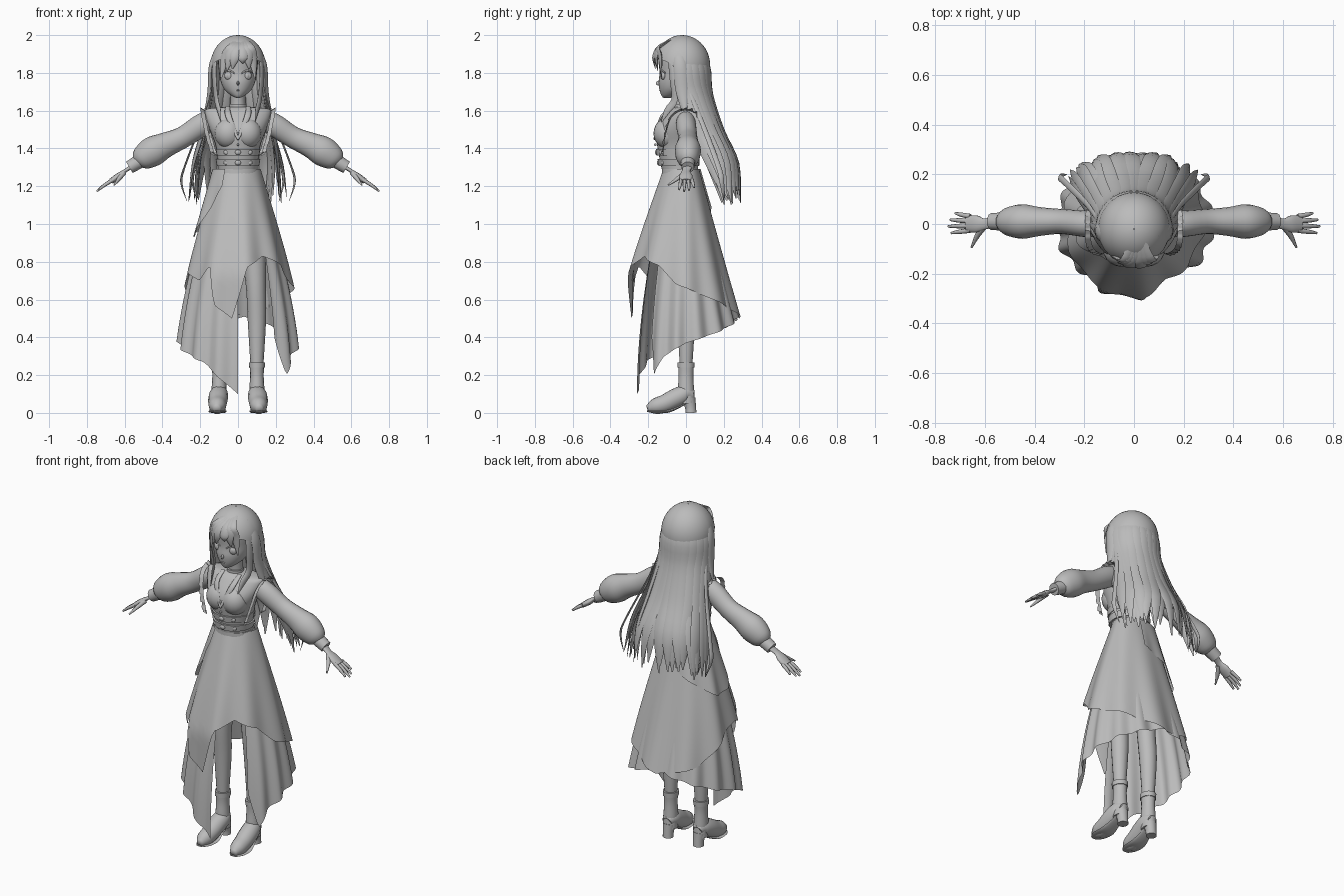
import bpy, math, random
from math import sin, cos, tau, pi, radians
from mathutils import Vector

random.seed(4)
if "Cube" in bpy.data.objects:
    bpy.data.objects.remove(bpy.data.objects["Cube"])

TONE = (.5, .5, .5, 1)
grey = bpy.data.materials.new("plain grey")
grey.use_nodes = True
grey.diffuse_color = TONE
grey.node_tree.nodes["Principled BSDF"].inputs["Base Color"].default_value = TONE

UP, BACK, FRONT = (0, 0, 1), (0, 1, 0), (0, -1, 0)


def finish(name, verts, faces, mirror=False):
    mesh = bpy.data.meshes.new(name)
    mesh.from_pydata([tuple(v) for v in verts], [], faces)
    mesh.materials.append(grey)
    part = bpy.data.objects.new(name, mesh)
    bpy.context.collection.objects.link(part)
    bpy.ops.object.select_all(action="DESELECT")
    part.select_set(True)
    bpy.context.view_layer.objects.active = part
    bpy.ops.object.mode_set(mode="EDIT")
    bpy.ops.mesh.select_all(action="SELECT")
    bpy.ops.mesh.normals_make_consistent()
    bpy.ops.object.mode_set(mode="OBJECT")
    bpy.ops.object.shade_smooth_by_angle(angle=radians(60))
    if mirror:
        part.modifiers.new("Mirror", "MIRROR")


def grid_faces(rows, n, closed):
    return [(r * n + i, r * n + (i + 1) % n, (r + 1) * n + (i + 1) % n, (r + 1) * n + i)
            for r in range(rows - 1) for i in range(n if closed else n - 1)]


def loft(name, rings, mirror=False):
    n, total = len(rings[0]), len(rings[0]) * len(rings)
    caps = [tuple(range(n)), tuple(range(total - n, total))]
    finish(name, [p for ring in rings for p in ring], grid_faces(len(rings), n, True) + caps, mirror)


def spline(points, steps=4):
    """Smooth resampling of tuples."""
    out = []
    padded = [points[0]] + list(points) + [points[-1]]
    for i in range(len(points) - 1):
        for j in range(steps):
            t = j / steps
            out.append(tuple(b + t / 2 * (c - a + t * (2 * a - 5 * b + 4 * c - d + t * (3 * (b - c) + d - a)))
                             for a, b, c, d in zip(*padded[i:i + 4])))
    return out + [points[-1]]


def tube(name, points, up=BACK, flat=1, mirror=False, sides=14, steps=4):
    """Oval tube through (x, y, z, radius); flat scales the radius along up."""
    path = spline(points, steps)
    rings = []
    for i, p in enumerate(path):
        ahead, behind = path[min(i + 1, len(path) - 1)], path[max(i - 1, 0)]
        along = (Vector(ahead[:3]) - Vector(behind[:3])).normalized()
        side = along.cross(Vector(up)).normalized()
        over = side.cross(along) * flat
        turns = [tau * j / sides for j in range(sides)]
        rings.append([Vector(p[:3]) + (side * cos(a) + over * sin(a)) * p[3] for a in turns])
    loft(name, rings, mirror)


def body(name, table, sides=32, steps=4):
    """Upright loft; rows are (z, half width, front y, back y)."""
    rings = []
    for z, width, front, back in spline(table, steps):
        middle, depth = (front + back) / 2, (back - front) / 2
        turns = [tau * i / sides for i in range(sides)]
        rings.append([(width * sin(a), middle - depth * cos(a), z) for a in turns])
    loft(name, rings)


def ball(name, centre, size, mirror=False, sides=20, rows=12):
    rings = []
    for r in range(rows + 1):
        tilt = .02 + (pi - .04) * r / rows
        turns = [tau * i / sides for i in range(sides)]
        rings.append([(centre[0] + size[0] * sin(tilt) * cos(a), centre[1] + size[1] * sin(tilt) * sin(a),
                       centre[2] + size[2] * cos(tilt)) for a in turns])
    loft(name, rings, mirror)


def hem_height(hem, angle):
    for (a, low), (b, high) in zip(hem, hem[1:]):
        if angle <= b:
            return low + (high - low) * (angle - a) / (b - a)
    return hem[-1][1]


def skirt(name, gap, flare, pleats, hem, rows=18, cols=150, waist=1.29):
    """Pleated sheet; hem rows are (degrees from the front, z)."""
    verts = []
    for r in range(rows):
        t = r / (rows - 1)
        for c in range(cols):
            angle = hem[0][0] + (hem[-1][0] - hem[0][0]) * c / (cols - 1)
            a = radians(angle)
            drop = (waist - hem_height(hem, angle)) * t
            bell = sin(drop * 1.3)
            width = .1 + gap + .23 * bell
            front = min(.3, .1 + gap + flare * bell)
            back = .06 + gap / 2 + .27 * drop
            fold = 1 + .04 * t * sin(pleats * a)
            depth = front if cos(a) > 0 else back
            verts.append((width * fold * sin(a), -depth * fold * cos(a), waist - drop))
    finish(name, verts, grid_faces(rows, cols, False))


# Skirt layers
skirt("underskirt", 0, .16, 15, [(40, .4), (50, .2), (62, .3), (90, .37), (180, .52), (270, .38), (325, .27), (360, .1)])
skirt("overskirt", .02, .27, 9, [(-180, .5), (-135, .56), (-100, .7), (-75, .75), (-50, .7), (-33, .78), (-24, .57),
                                 (-6, .5), (10, .77), (33, .83), (60, .78), (80, .68), (140, .57), (180, .5)])
skirt("short_wrap", .035, .26, 9, [(-190, 1.1), (-100, .93), (-75, .94), (-30, 1.2)])

# Torso, vest and belt
body("vest", [(1.25, .1, -.12, .06), (1.4, .115, -.15, .07), (1.5, .15, -.16, .07),
              (1.58, .175, -.11, .07), (1.61, .16, -.08, .05), (1.62, .06, -.06, .03)])
ball("bust", (.05, -.1, 1.48), (.075, .072, .08), True)
body("waistband", [(1.25, .112, -.128, .066), (1.29, .108, -.128, .064)], steps=1)
for level in range(2):
    z, front = 1.325 + level * .055, -.145 - level * .01
    body("belt_strap", [(z - .018, .112, front, .07), (z + .018, .118, front - .005, .072)], steps=1)
    for x in (-.06, 0, .06):
        ball("belt_buckle", (x, front + x * x * 6, z), (.016, .009, .014))
for level in range(3):
    ball("vest_button", (0, -.163, 1.42 + level * .03), (.006, .007, .006))
tube("lapel", [(.055, -.06, 1.62, .012), (.05, -.13, 1.57, .016), (0, -.17, 1.45, .006)], FRONT, .4, True)

# Frills round the armholes
edge = spline([(.12, -.12, 1.36), (.15, -.11, 1.46), (.17, -.08, 1.56), (.175, -.02, 1.6),
               (.17, .05, 1.58), (.14, .07, 1.47), (.11, .06, 1.36)], 8)
frill = list(edge)
for i, (x, y, z) in enumerate(edge):
    wave = .006 * sin(i * 2)
    frill.append((x + .023, y * 1.05 + wave, z + .01 + wave))
finish("armhole_frill", frill, grid_faces(2, len(edge), False), True)

# Neck and head
body("neck", [(1.58, .06, -.08, .03), (1.62, .04, -.06, .02), (1.72, .04, -.07, .02)])
body("choker", [(1.62, .046, -.07, .02), (1.635, .046, -.07, .02)], steps=1)
body("head", [(1.668, .01, -.12, -.08), (1.68, .036, -.13, -.04), (1.71, .07, -.14, .02), (1.75, .09, -.145, .06),
              (1.8, .1, -.14, .08), (1.9, .1, -.14, .09), (1.97, .03, -.06, .02)])
ball("nose", (0, -.143, 1.745), (.007, .017, .012))
ball("mouth", (0, -.139, 1.708), (.016, .004, .003))
ball("eye", (.046, -.119, 1.785), (.026, .014, .024), True)
ball("pupil", (.046, -.127, 1.785), (.014, .008, .018), True)
tube("eyelid", [(.018, -.138, 1.797, .003), (.046, -.13, 1.812, .005), (.08, -.11, 1.8, .003)], FRONT, mirror=True)

# Hair cap, open over the face
cap, rows, sides = [], 15, 40
for r in range(rows):
    for c in range(sides):
        a = tau * c / sides
        tilt = .02 + (1.9 - .62 * max(0, cos(a)) ** .5) * r / (rows - 1)
        cap.append((.145 * sin(tilt) * sin(a), -.02 - .148 * sin(tilt) * cos(a), 1.84 + .16 * cos(tilt)))
finish("hair_cap", cap, grid_faces(rows, sides, True))


def lock(name, points, width, up, flat=.35, mirror=False):
    """Flat lock of hair, widest in the middle and pointed at the tip."""
    last = len(points) - 1
    taper = [width * (.1 if i == last else .7 + .3 * sin(pi * i / last)) for i in range(last + 1)]
    tube(name, [(*p, w) for p, w in zip(points, taper)], up, flat, mirror, sides=8)


# Long back hair in two layers of locks; rows are (sideways, y shift, backward, z)
fall = [(.07, -.02, .07, 1.965), (.14, -.02, .14, 1.84), (.15, 0, .135, 1.69),
        (.185, .07, .125, 1.5), (.225, .15, .125, 1.32), (.24, .2, .09, 1.1)]
for layer in range(2):
    count = 13 - layer
    for i in range(count):
        a = radians(-96 + 16 * (i + layer / 2))
        inset = 1 - .07 * layer
        lift, sway = random.uniform(0, .06), random.uniform(-.03, .03)
        points = []
        for k, (wide, shift, deep, z) in enumerate(fall):
            loose = max(0, k - 3) / 2
            points.append((wide * inset * sin(a) + sway * loose, shift + deep * inset * cos(a), z + lift * (loose == 1)))
        lock("back_hair_lock", points, .037, (sin(a), cos(a), 0), .22)

# Fringe and face-framing locks
for root, tip, z in [(.02, -.03, 1.82), (.01, -.06, 1.81), (0, -.09, 1.77),
                     (.03, .025, 1.85), (.04, .06, 1.82), (.05, .09, 1.77)]:
    y = -.165 + 4.5 * tip * tip
    lock("fringe_lock", [(root * .6, -.07, 1.975), (root * .6 + tip * .35, -.145, 1.935),
                         (root * .2 + tip * .75, y - .008, 1.88), (tip, y, z)], .027, (tip * 3, -1, 0))
lock("temple_lock", [(.08, -.09, 1.94), (.12, -.08, 1.87), (.125, -.07, 1.77), (.115, -.06, 1.66), (.1, -.1, 1.6),
                     (.09, -.13, 1.54)], .02, (1, -.6, 0), mirror=True)
lock("side_lock", [(.09, -.05, 1.95), (.14, -.035, 1.85), (.15, -.02, 1.7), (.18, 0, 1.58)], .035, (1, -.1, 0), mirror=True)
for reach in (.8, 1):
    lock("outer_wisp", [(.15, .02, 1.7), (.19 * reach, .08, 1.55), (.28 * reach, .17, 1.31), (.3 * reach, .19, 1.22),
                        (.27 * reach, .2, 1.12)], .014, (1, .3, 0), mirror=True)

# Sleeves, cuffs and hands
tube("sleeve", [(.12, 0, 1.56, .05), (.19, 0, 1.525, .06), (.29, .01, 1.46, .057), (.38, .01, 1.42, .066),
                (.45, .01, 1.385, .079), (.51, .01, 1.345, .063), (.535, .01, 1.325, .034)], flat=.88, mirror=True, sides=20)
tube("cuff", [(.525, .01, 1.33, .038), (.575, .01, 1.3, .034)], mirror=True, steps=1)
tube("palm", [(.56, .01, 1.305, .012), (.6, 0, 1.28, .01), (.635, 0, 1.253, .016), (.672, 0, 1.226, .015)],
     flat=2.2, mirror=True)
for finger, reach in enumerate((.066, .078, .07, .05)):
    y = .019 * finger - .026
    tube("finger", [(.66, y, 1.235, .01), (.67 + reach / 2, y * 1.2, 1.23 - reach / 3, .009),
                    (.67 + reach, y * 1.4, 1.228 - reach * .7, .005)], mirror=True, sides=8)
tube("thumb", [(.605, -.01, 1.27, .014), (.63, -.045, 1.24, .011), (.655, -.095, 1.206, .004)], UP, mirror=True, sides=8)

# Legs and heeled boots
tube("leg", [(.08, 0, 1.1, .075), (.085, 0, .85, .065), (.095, -.01, .66, .052), (.1, 0, .48, .048),
             (.1, 0, .22, .032)], mirror=True)
tube("boot_shaft", [(.1, 0, .265, .04), (.1, 0, .2, .036), (.1, 0, .12, .04), (.1, .005, .05, .04)], flat=1.1, mirror=True)
tube("boot_cuff", [(.1, 0, .268, .043), (.1, 0, .24, .042)], flat=1.1, mirror=True, steps=1)
tube("boot_foot", [(.1, .035, .09, .03), (.1, 0, .1, .047), (.105, -.05, .08, .052), (.108, -.11, .05, .049),
                   (.11, -.165, .034, .042), (.112, -.205, .022, .018)], UP, mirror=True)
tube("boot_sole", [(.1, .01, .06, .03), (.105, -.04, .03, .036), (.108, -.1, .008, .048), (.11, -.165, .008, .045),
                   (.112, -.205, .008, .02)], UP, .17, True)
tube("boot_heel", [(.1, .015, .075, .036), (.1, .024, .03, .03), (.1, .026, 0, .03)], mirror=True)
